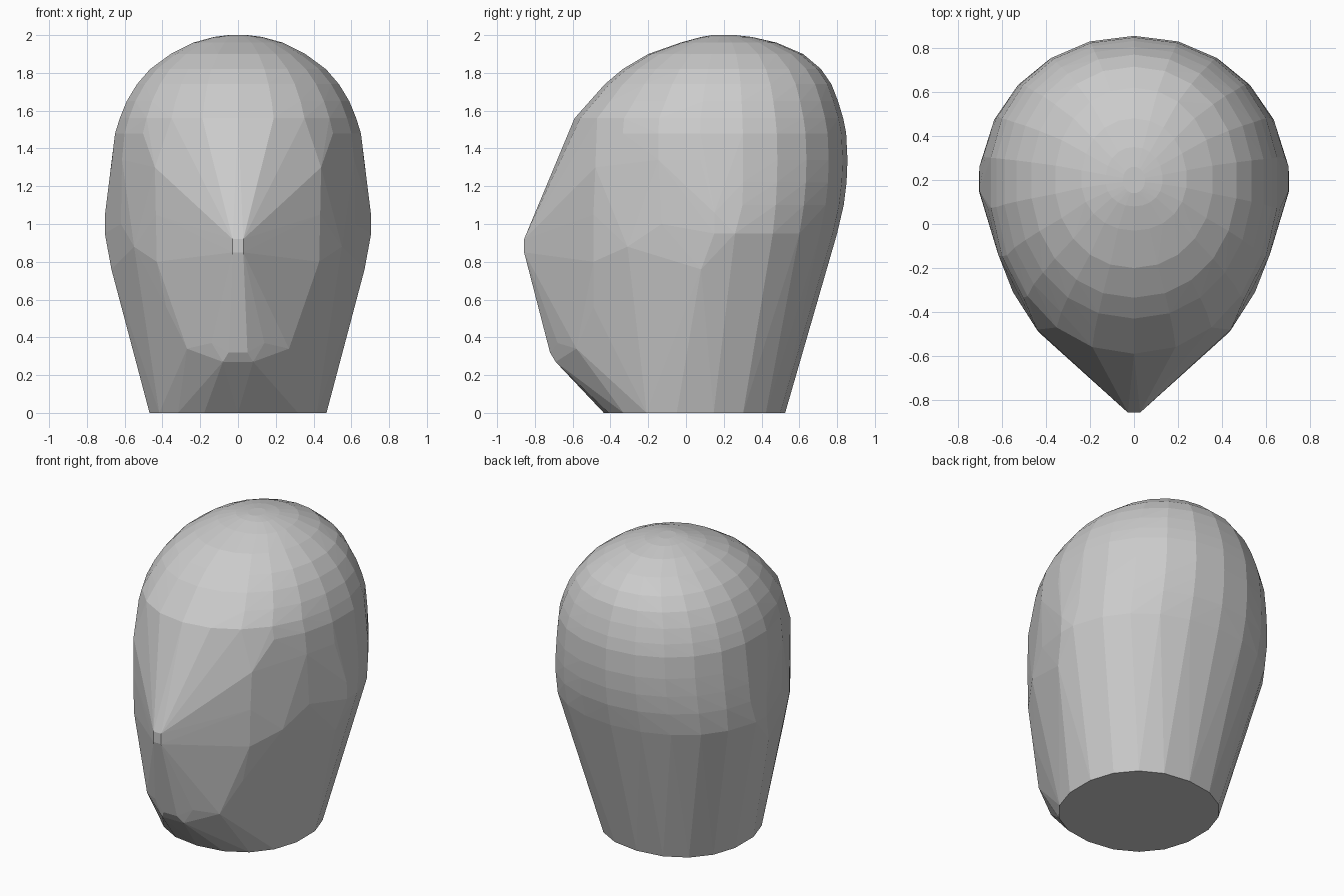
import bpy, bmesh
from math import sin, cos, pi

if "Cube" in bpy.data.objects:
    bpy.data.objects.remove(bpy.data.objects["Cube"])

pts = []


def ring(z, w, front, back, cy=0.2, n=22, power=2.1, back_only=False):
    """Egg-shaped horizontal section with its widest point at y = cy."""
    for i in range(n):
        a = 2 * pi * (i + 0.5) / n
        c, s = cos(a), sin(a)
        if back_only and s < 0:
            continue
        e = 2 / power
        x = w * abs(c) ** e * (1 if c > 0 else -1)
        r = (back - cy) if s > 0 else (cy - front)
        y = cy + r * abs(s) ** e * (1 if s > 0 else -1)
        pts.append((x, y, z))


# Neck cut resting on the ground
ring(0.0, 0.475, -0.435, 0.525, cy=0.05, n=18, power=2.2)

# Back of the head below the widest level
ring(0.95, 0.695, 0, 0.80, back_only=True)
ring(1.10, 0.695, 0, 0.835, back_only=True)
ring(1.22, 0.685, 0, 0.85, back_only=True)

# Skull sections up to the crown
for z, w, front, back in [
    (1.34, 0.672, -0.60, 0.855), (1.48, 0.657, -0.60, 0.848),
    (1.56, 0.632, -0.59, 0.832), (1.65, 0.595, -0.51, 0.805),
    (1.74, 0.54, -0.43, 0.77), (1.82, 0.47, -0.335, 0.715),
    (1.90, 0.36, -0.20, 0.62), (1.96, 0.24, -0.03, 0.48),
    (1.99, 0.13, 0.08, 0.35), (2.0, 0.05, 0.14, 0.26),
]:
    ring(z, w, front, back)

# Mirrored features: nose, ears, cheeks, jaw, chin
for x, y, z in [
    (0.028, -0.857, 0.85), (0.028, -0.857, 0.92),
    (0.705, 0.15, 0.95), (0.703, 0.26, 0.95), (0.703, 0.15, 1.06),
    (0.67, 0.08, 0.76), (0.55, -0.31, 0.88), (0.62, -0.13, 1.0),
    (0.43, -0.49, 0.80), (0.435, -0.49, 1.05), (0.44, -0.48, 1.30),
    (0.38, -0.49, 0.56), (0.30, -0.55, 0.42), (0.27, -0.58, 0.34),
    (0.14, -0.68, 0.37), (0.05, -0.72, 0.32), (0.08, -0.69, 0.27),
]:
    pts += [(x, y, z), (-x, y, z)]

# Wrap all sections in one faceted convex shell
bm = bmesh.new()
for p in pts:
    bm.verts.new(p)
res = bmesh.ops.convex_hull(bm, input=bm.verts[:])
junk = {v for v in res["geom_interior"] + res["geom_unused"]
        if isinstance(v, bmesh.types.BMVert)}
bmesh.ops.delete(bm, geom=list(junk), context='VERTS')
bmesh.ops.dissolve_limit(bm, angle_limit=0.01, verts=bm.verts[:], edges=bm.edges[:])
bmesh.ops.recalc_face_normals(bm, faces=bm.faces[:])
mesh = bpy.data.meshes.new("head_shell")
bm.to_mesh(mesh)
bm.free()
head = bpy.data.objects.new("head_shell", mesh)
bpy.context.collection.objects.link(head)
